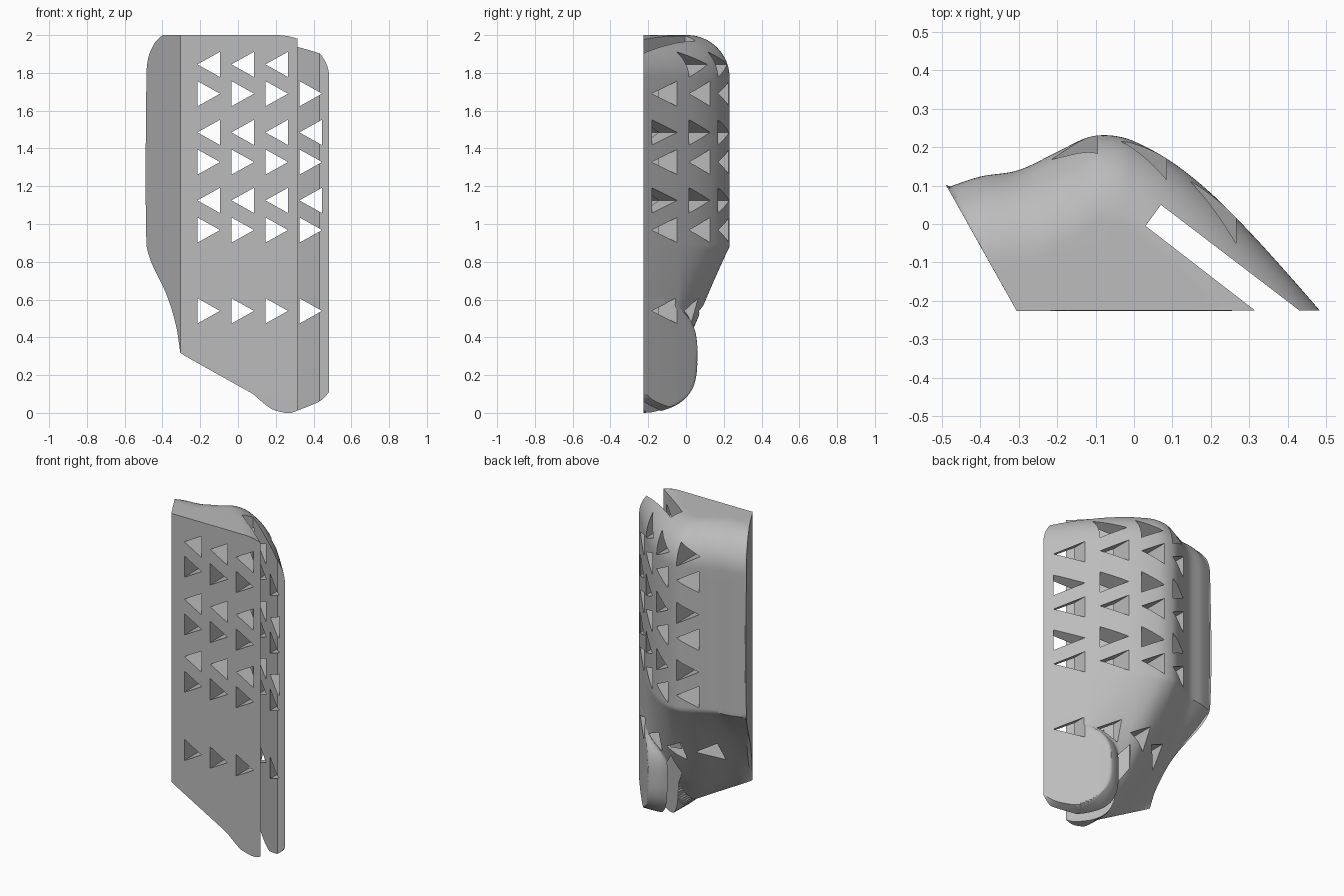
import bpy
import math

cube = bpy.data.objects.get("Cube")
if cube:
    bpy.data.objects.remove(cube, do_unlink=True)

FRONT, TOP, ROUND = -0.225, 2.0, 0.225


def curve(points, x):
    """Smooth interpolation through a short list of points."""
    if x <= points[0][0]:
        return points[0][1]
    if x >= points[-1][0]:
        return points[-1][1]
    i = next(k for k in range(len(points) - 1) if x <= points[k + 1][0])

    def tangent(k):
        a, b = points[max(k - 1, 0)], points[min(k + 1, len(points) - 1)]
        return (b[1] - a[1]) / (b[0] - a[0])

    (x0, y0), (x1, y1) = points[i], points[i + 1]
    w = x1 - x0
    t = (x - x0) / w
    return (y0 * (1 + 2 * t) * (1 - t) ** 2 + y1 * t * t * (3 - 2 * t)
            + w * tangent(i) * t * (1 - t) ** 2 + w * tangent(i + 1) * t * t * (t - 1))


# Outer section of the back, and outline of the two long edges by height
BACK = [(-0.485, 0.095), (-0.4, 0.123), (-0.3, 0.14), (-0.2, 0.187), (-0.12, 0.225),
        (-0.06, 0.23), (0, 0.215), (0.1, 0.16), (0.2, 0.08), (0.3, -0.02),
        (0.4, -0.13), (0.483, -0.225)]
FLANGE = [(0.315, -0.305), (0.47, -0.33), (0.63, -0.38), (0.8, -0.46), (0.9, -0.485),
          (1.77, -0.485), (1.88, -0.475), (1.96, -0.44), (2, -0.4)]
TIP = [(0, 0.25), (0.015, 0.19), (0.04, 0.15), (0.1, 0.08)]
WING = [(0, 0.28), (0.01, 0.31), (0.06, 0.43), (0.11, 0.483)]
FADE = [(-0.4, 1.4), (0, 0.6), (0.15, 0.45), (0.3, 0.12)]


def top_inset(z):
    s = max(0, (z - TOP + ROUND) / ROUND)
    return ROUND * (1 - math.sqrt(max(0, 1 - s * s)))


def left_edge(z):
    if z >= 0.315:
        return curve(FLANGE, z)
    if z >= 0.1:
        return -0.305 + (0.315 - z) / 0.215 * 0.385
    return curve(TIP, z)


def right_edge(z):
    return curve(WING, z) - 1.25 * top_inset(z)


def back_height(x, z):
    full = curve(BACK, x)
    slope = (curve(BACK, x + 0.01) - curve(BACK, x - 0.01)) / 0.02
    # Body fading towards the lower edge
    base = max(0.1, 0.315 - 0.56 * (x + 0.305))
    t = min(1, max(0, (z - base) / (0.88 - base)))
    body = FRONT + (full - FRONT) * t ** curve(FADE, x)
    # Rounded lobe at the lower corner
    dx, dz = max(0, 0.38 - x) / 0.32, abs(z - 0.3) / 0.3
    lobe = FRONT + 0.29 * math.sqrt(max(0, 1 - dx ** 5 - dz ** 3))
    y = max(body, min(full, lobe))
    return max(FRONT, y - top_inset(z) * math.sqrt(1 + slope * slope))


def new_object(name, verts, faces):
    mesh = bpy.data.meshes.new(name)
    mesh.from_pydata(verts, [], faces)
    obj = bpy.data.objects.new(name, mesh)
    bpy.context.collection.objects.link(obj)
    return obj


# Solid shell: each level is a closed ring of back points and two front corners
N = 100
levels = [0.12 * (i / 14) ** 1.5 for i in range(14)]
levels += [0.12 + i * 0.0165 for i in range(50)]
levels += [0.945 + i * 0.083 for i in range(10)]
levels += [TOP - ROUND + ROUND * math.sin(i / 20 * math.pi / 2) for i in range(21)]
verts, faces = [], []
for z in levels:
    xl, xr = left_edge(z), right_edge(z)
    for j in range(N + 1):
        x = xl + (xr - xl) * j / N
        y = back_height(x, z)
        if j == 0:
            y = FRONT + max(0, -0.305 - xl) / 0.5625
        elif j == N:
            y = FRONT
        else:
            # Keep the back on the outer side of the slanted flange
            y = max(y, FRONT + max(0, -0.305 - x) / 0.5625 + 0.0005)
        verts.append((x, y, z))
    verts.append((max(xl, -0.305) - 0.0002, FRONT - 0.0005, z))
ring = N + 2
for i in range(len(levels) - 1):
    for j in range(ring):
        a, b = i * ring + j, i * ring + (j + 1) % ring
        faces.append((a, a + ring, b + ring, b))
faces.append(tuple(range(ring)))
faces.append(tuple(reversed(range((len(levels) - 1) * ring, len(levels) * ring))))
shell = new_object("perforated_shell", verts, faces)


def prisms(name, outlines, place, low, high):
    """Extruded outlines used as one cutter."""
    vs, fs = [], []
    for outline in outlines:
        k, n = len(vs), len(outline)
        vs += [place(p, low) for p in outline] + [place(p, high) for p in outline]
        fs += [tuple(range(k, k + n)), tuple(reversed(range(k + n, k + 2 * n)))]
        fs += [(k + i, k + n + i, k + n + (i + 1) % n, k + (i + 1) % n) for i in range(n)]
    obj = new_object(name, vs, fs)
    obj.hide_render = True
    return obj


# Diagonal slot that separates the wing
slot = prisms("slot_cutter", [[(0.03, -0.005), (0.07, 0.05), (0.666, -0.405), (0.548, -0.405)]],
              lambda p, h: (p[0], p[1], h), -0.1, 2.1)

# Rows of triangular holes: height, pointing direction, number of columns
rows = [(1.845, -1, 3), (1.69, 1, 4), (1.485, -1, 4), (1.328, 1, 4),
        (1.125, -1, 4), (0.968, 1, 4), (0.54, 1, 4)]
triangles = []
for z, way, count in rows:
    for c in range(count):
        x = -0.155 + 0.18 * c
        triangles.append([(x + 0.06 * way, z), (x - 0.06 * way, z + 0.067),
                          (x - 0.06 * way, z - 0.067)])
holes = prisms("hole_cutter", triangles, lambda p, h: (p[0], h, p[1]), -0.5, 0.5)

# Consistent normals, then cut
bpy.ops.object.select_all(action='DESELECT')
for obj in (shell, slot, holes):
    bpy.context.view_layer.objects.active = obj
    obj.select_set(True)
    bpy.ops.object.mode_set(mode='EDIT')
    bpy.ops.mesh.select_all(action='SELECT')
    bpy.ops.mesh.normals_make_consistent(inside=False)
    bpy.ops.object.mode_set(mode='OBJECT')
    obj.select_set(False)
shell.select_set(True)
bpy.context.view_layer.objects.active = shell
for cutter in (slot, holes):
    mod = shell.modifiers.new(cutter.name, 'BOOLEAN')
    mod.operation, mod.solver, mod.object = 'DIFFERENCE', 'EXACT', cutter
    bpy.ops.object.modifier_apply(modifier=mod.name)
    bpy.data.objects.remove(cutter, do_unlink=True)

grey = bpy.data.materials.new("light_grey")
grey.use_nodes = True
grey.diffuse_color = (0.5, 0.5, 0.5, 1)
grey.node_tree.nodes["Principled BSDF"].inputs["Base Color"].default_value = (0.5, 0.5, 0.5, 1)
shell.data.materials.clear()
shell.data.materials.append(grey)
bpy.ops.object.shade_smooth_by_angle(angle=math.radians(35))
